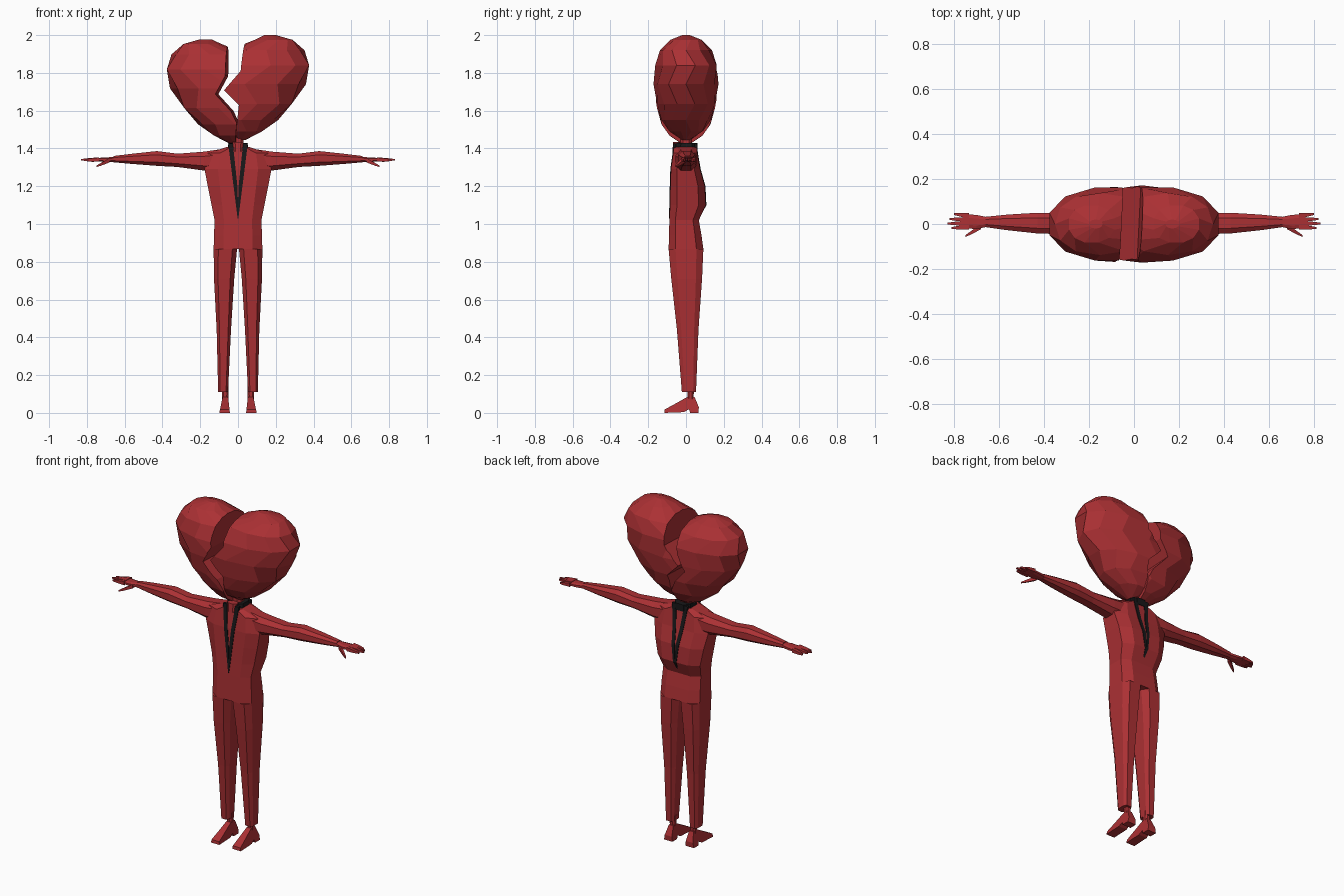
import bpy, bmesh, math
from mathutils import Vector

if "Cube" in bpy.data.objects:
    bpy.data.objects.remove(bpy.data.objects["Cube"])


def material(name, rgb):
    m = bpy.data.materials.new(name)
    m.diffuse_color = (*rgb, 1)
    m.use_nodes = True
    m.node_tree.nodes["Principled BSDF"].inputs["Base Color"].default_value = m.diffuse_color
    return m


RED = material("red", (0.41, 0.03, 0.034))
BLACK = material("black", (0.009, 0.009, 0.01))


def loft(name, rings, mat=RED):
    """Skin a list of equal-length point rings and cap both ends."""
    bm = bmesh.new()
    vs = [[bm.verts.new(p) for p in r] for r in rings]
    n = len(rings[0])
    for a, b in zip(vs, vs[1:]):
        for i in range(n):
            j = (i + 1) % n
            bm.faces.new((a[i], a[j], b[j], b[i]))
    bm.faces.new(vs[0])
    bm.faces.new(vs[-1])
    bmesh.ops.remove_doubles(bm, verts=bm.verts, dist=1e-5)
    bmesh.ops.recalc_face_normals(bm, faces=bm.faces)
    me = bpy.data.meshes.new(name)
    bm.to_mesh(me)
    bm.free()
    me.materials.append(mat)
    ob = bpy.data.objects.new(name, me)
    bpy.context.collection.objects.link(ob)
    return ob


def octagon(a0, a1, b0, b1, k=0.5):
    """Chamfered rectangle in 2D."""
    ca, cb, ha, hb = (a0 + a1) / 2, (b0 + b1) / 2, (a1 - a0) / 2, (b1 - b0) / 2
    shape = [(1, -k), (1, k), (k, 1), (-k, 1), (-1, k), (-1, -k), (-k, -1), (k, -1)]
    return [(ca + u * ha, cb + v * hb) for u, v in shape]


def level(z, x0, x1, y0, y1, s=1, k=0.5):
    return [(s * x, y, z) for x, y in octagon(x0, x1, y0, y1, k)]


def across(x, y0, y1, z0, z1, s=1):
    return [(s * x, y, z) for y, z in octagon(y0, y1, z0, z1)]


# Heart halves: egg-shaped lobes trimmed by jagged walls
LOBE = [  # z, inner x, outer x, half depth
    (1.445, 0.0, 0.04, 0.02), (1.49, -0.11, 0.13, 0.09), (1.55, -0.18, 0.212, 0.13),
    (1.635, -0.25, 0.292, 0.158), (1.74, -0.29, 0.36, 0.172), (1.84, -0.22, 0.386, 0.168),
    (1.92, -0.05, 0.352, 0.138), (1.975, 0.085, 0.292, 0.085), (2.0, 0.14, 0.2, 0.02)]


def heart_half(name, s, dz, cut):
    rings = []
    for k, (z, xi, xo, d) in enumerate(LOBE):
        ring = []
        for i in range(12):
            t = math.tau * (i + 0.5 * (k % 2)) / 12
            c, q = math.cos(t), math.sin(t)
            x = (xi + xo) / 2 + (xo - xi) / 2 * math.copysign(abs(c) ** 0.9, c)
            ring.append((s * x, d * math.copysign(abs(q) ** 0.9, q), z + dz))
        rings.append(ring)
    lobe = loft(name, rings)
    outline = [(cut[0][0], 2.2)] + cut + [(cut[-1][0], 1.3), (s * 0.7, 1.3), (s * 0.7, 2.2)]
    wall = loft(name + "_cutter", [[(x + 0.05 * y, y, z) for x, z in outline] for y in (-0.4, 0.4)])
    wall.hide_render = True
    mod = lobe.modifiers.new("break", "BOOLEAN")
    mod.operation, mod.object, mod.solver = "INTERSECT", wall, "EXACT"
    bpy.context.view_layer.objects.active = lobe
    bpy.ops.object.modifier_apply(modifier=mod.name)
    bpy.data.objects.remove(wall)


heart_half("heart_half_right", 1, 0, [(0.036, 1.947), (0.022, 1.81), (-0.066, 1.708),
                                      (0.012, 1.63), (0.003, 1.555), (-0.01, 1.475)])
heart_half("heart_half_left", -1, -0.022, [(-0.055, 1.926), (-0.06, 1.783), (-0.112, 1.687),
                                           (-0.03, 1.597), (0.0, 1.533), (-0.01, 1.45)])

# Neck, collar and shirt front
loft("neck", [level(z, -r, r, -r, r) for z, r in ((1.39, 0.035), (1.43, 0.03), (1.49, 0.03))])
loft("collar", [level(1.39, -0.056, 0.056, -0.064, 0.062), level(1.43, -0.05, 0.05, -0.055, 0.062)], BLACK)
loft("shirt_front", [level(1.385, -0.026, 0.026, -0.072, -0.03), level(1.435, -0.03, 0.03, -0.068, -0.03)])

# Jacket body
BODY = [  # z, half width, front y, back y
    (0.867, 0.129, -0.092, 0.092), (0.94, 0.127, -0.09, 0.082), (1.02, 0.124, -0.088, 0.068),
    (1.1, 0.14, -0.085, 0.105), (1.2, 0.16, -0.083, 0.1), (1.29, 0.177, -0.08, 0.075),
    (1.375, 0.16, -0.068, 0.06), (1.408, 0.058, -0.064, 0.056)]
loft("jacket", [level(z, -w, w, f, b, k=0.6) for z, w, f, b in BODY])

# Black lapels on front and back
for s in (-1, 1):
    for side, col in (("front", 2), ("back", 3)):
        d = -1 if col == 2 else 1
        stations = [(1.03, BODY[2][col])] + [(b[0], b[col]) for b in BODY[3:7]] + [(1.425, BODY[7][col])]
        rings = []
        for z, y in stations:
            xo = 0.002 + 0.05 * (z - 1.03) / 0.395
            xi = max(0.0, 0.027 * (z - 1.17) / 0.255)
            rings.append([(s * xo, y + d * 0.003, z), (s * xi, y + d * 0.003, z),
                          (s * xi, y - d * 0.012, z), (s * xo, y - d * 0.012, z)])
        loft(f"lapel_{side}", rings, BLACK)

for s in (-1, 1):
    tag = "right" if s > 0 else "left"
    # Trouser leg
    loft("leg_" + tag, [level(z, x0, x1, y0, y1, s, 0.6) for z, x0, x1, y0, y1 in (
        (0.11, 0.053, 0.105, -0.022, 0.053), (0.44, 0.037, 0.113, -0.048, 0.066),
        (0.71, 0.02, 0.127, -0.078, 0.085), (0.868, 0.005, 0.129, -0.092, 0.092))])
    # Ankle and heeled shoe
    loft("ankle_" + tag, [level(z, 0.068 - r, 0.068 + r, 0.024 - r, 0.024 + r, s)
                          for z, r in ((0.06, 0.016), (0.14, 0.018))])
    profile = [(-0.115, 0.0), (-0.113, 0.018), (-0.045, 0.055), (0.008, 0.085), (0.045, 0.085),
               (0.068, 0.03), (0.066, 0.0), (0.022, 0.0), (0.016, 0.02), (-0.01, 0.004)]
    loft("shoe_" + tag, [[(s * (0.071 - 0.05 * z + e * (0.028 - 0.16 * z)), y, z) for y, z in profile]
                         for e in (-1, 1)])
    # Arm
    loft("arm_" + tag, [across(x, y0, y1, z0, z1, s) for x, y0, y1, z0, z1 in (
        (0.05, -0.055, 0.055, 1.28, 1.402), (0.18, -0.055, 0.055, 1.283, 1.383),
        (0.32, -0.045, 0.048, 1.302, 1.372), (0.43, -0.042, 0.05, 1.308, 1.386),
        (0.56, -0.028, 0.042, 1.318, 1.372), (0.66, -0.014, 0.032, 1.327, 1.36))])
    # Palm and fingers
    loft("palm_" + tag, [across(x, y0, y1, z0, z1, s) for x, y0, y1, z0, z1 in (
        (0.65, -0.012, 0.03, 1.329, 1.356), (0.7, -0.022, 0.04, 1.328, 1.352),
        (0.745, -0.02, 0.044, 1.332, 1.35))])
    for name, a, b in (("finger", (0.735, 0.037, 1.341), (0.80, 0.044, 1.335)),
                       ("finger", (0.735, 0.02, 1.342), (0.82, 0.022, 1.34)),
                       ("finger", (0.735, 0.003, 1.342), (0.83, 0.002, 1.34)),
                       ("finger", (0.735, -0.013, 1.341), (0.812, -0.018, 1.338)),
                       ("thumb", (0.68, -0.012, 1.337), (0.75, -0.054, 1.305))):
        rings = []
        for t, r in ((0, 0.011), (0.6, 0.008), (1, 0.004)):
            p = Vector(a).lerp(Vector(b), t)
            rings.append([(s * p.x, p.y + u * r, p.z + v * r) for u, v in ((1, 1), (-1, 1), (-1, -1), (1, -1))])
        loft(f"{name}_{tag}", rings)
